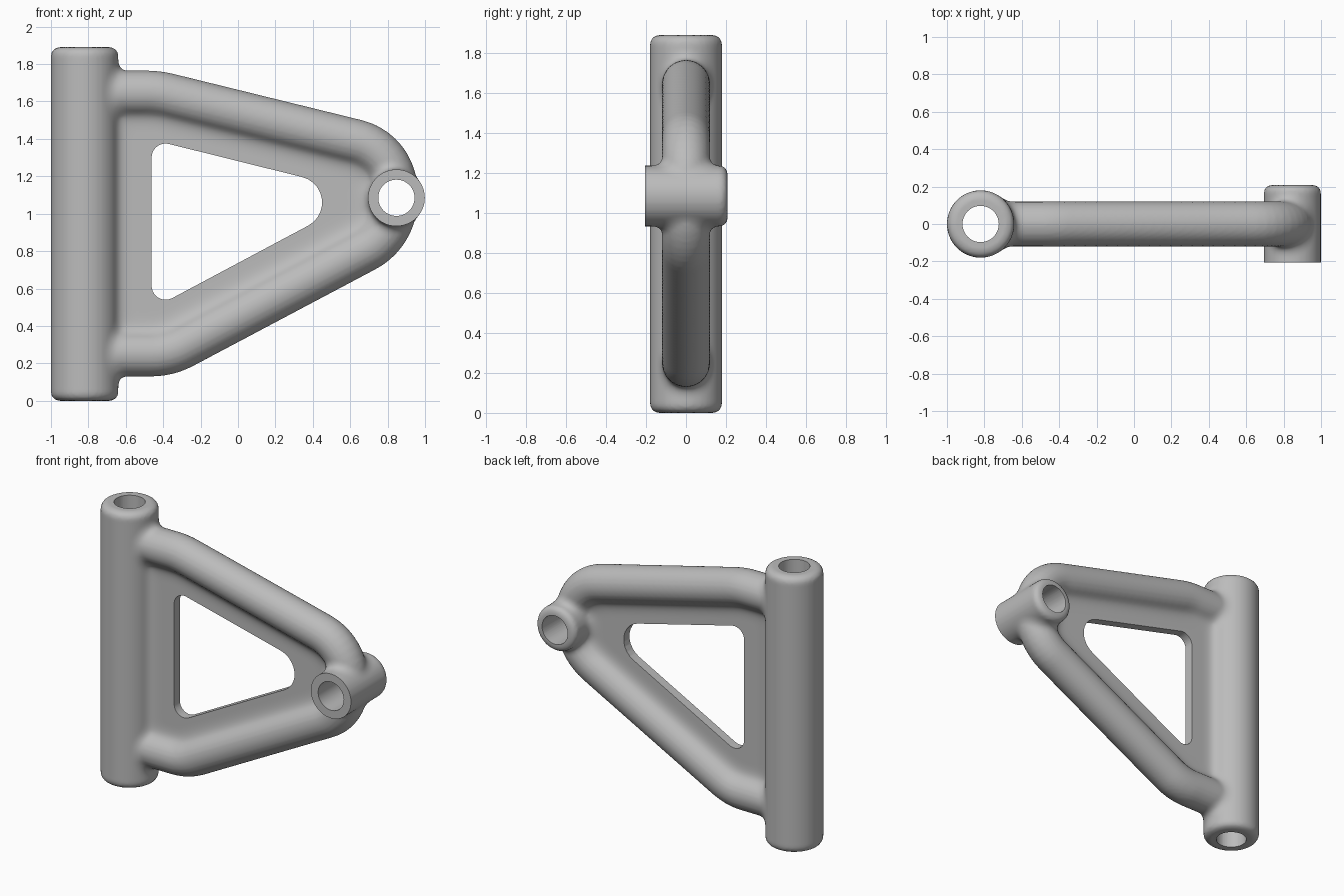
import bpy, bmesh, math
from mathutils import Vector, Matrix

if "Cube" in bpy.data.objects:
    bpy.data.objects.remove(bpy.data.objects["Cube"])

POST_X, POST_R, POST_H = -0.82, 0.18, 1.89
EYE_X, EYE_Z, EYE_R = 0.847, 1.085, 0.152
BORE_R = 0.097
FRONT_Y = -0.205


def make_object(name, bm):
    bmesh.ops.recalc_face_normals(bm, faces=bm.faces[:])
    me = bpy.data.meshes.new(name)
    bm.to_mesh(me)
    bm.free()
    ob = bpy.data.objects.new(name, me)
    bpy.context.collection.objects.link(ob)
    return ob


def lathe_cylinder(bm, profile, matrix, seg=64):
    """Closed solid of revolution from (radius, height) pairs."""
    rings = [[bm.verts.new(matrix @ Vector((r * math.cos(2 * math.pi * i / seg),
                                            r * math.sin(2 * math.pi * i / seg), h)))
              for i in range(seg)] for r, h in profile]
    for a, b in zip(rings, rings[1:]):
        for i in range(seg):
            j = (i + 1) % seg
            bm.faces.new((a[i], a[j], b[j], b[i]))
    bm.faces.new(rings[0][::-1])
    bm.faces.new(rings[-1])


def round_end(r, h, b, side):
    """Quarter-round edge; side is -1 for the lower end, 1 for the upper end."""
    pts = [(r - b + b * math.cos(t * math.pi / 10), h - side * (b - b * math.sin(t * math.pi / 10)))
           for t in range(6)]
    return pts if side > 0 else pts[::-1]


def extrude_outline(bm, pts, y0, y1):
    a = [bm.verts.new((x, y0, z)) for x, z in pts]
    b = [bm.verts.new((x, y1, z)) for x, z in pts]
    bm.faces.new(a)
    bm.faces.new(b[::-1])
    for i in range(len(pts)):
        j = (i + 1) % len(pts)
        bm.faces.new((a[i], b[i], b[j], a[j]))


def fillet_path(corners, steps=10):
    """Polyline of (x, z, radius) corners with rounded bends."""
    out = [Vector(corners[0][:2])]
    for k in range(1, len(corners) - 1):
        p, c, n = (Vector(corners[k + d][:2]) for d in (-1, 0, 1))
        u, v = (p - c).normalized(), (n - c).normalized()
        half = u.angle(v) / 2
        r = corners[k][2]
        start = c + u * (r / math.tan(half))
        centre = c + (u + v).normalized() * (r / math.sin(half))
        a = start - centre
        turn = (math.pi - 2 * half) * (1 if u.x * v.y - u.y * v.x < 0 else -1)
        for s in range(steps + 1):
            t = turn * s / steps
            out.append(centre + Vector((a.x * math.cos(t) - a.y * math.sin(t),
                                        a.x * math.sin(t) + a.y * math.cos(t))))
    out.append(Vector(corners[-1][:2]))
    return out


def sweep_tube(bm, path, radius, seg=40):
    rings = []
    for i, p in enumerate(path):
        d = (path[min(i + 1, len(path) - 1)] - path[max(i - 1, 0)]).normalized()
        rings.append([bm.verts.new((p.x - d.y * radius * math.cos(t),
                                    radius * math.sin(t),
                                    p.y + d.x * radius * math.cos(t)))
                      for t in (2 * math.pi * k / seg for k in range(seg))])
    for a, b in zip(rings, rings[1:]):
        for i in range(seg):
            j = (i + 1) % seg
            bm.faces.new((a[i], a[j], b[j], b[i]))
    bm.faces.new(rings[0][::-1])
    bm.faces.new(rings[-1])


def bake(ob):
    dg = bpy.context.evaluated_depsgraph_get()
    me = bpy.data.meshes.new_from_object(ob.evaluated_get(dg))
    ob.modifiers.clear()
    ob.data = me


# Matrix turning a lathe's height axis into +y, placed at the eye
eye_mat = Matrix.Translation((EYE_X, 0, EYE_Z)) @ Matrix.Rotation(-math.pi / 2, 4, 'X')
post_mat = Matrix.Translation((POST_X, 0, 0))

body = bmesh.new()
# Upright pivot post and cross-wise eye boss
lathe_cylinder(body, round_end(POST_R, 0, 0.045, -1) + round_end(POST_R, POST_H, 0.045, 1), post_mat)
lathe_cylinder(body, [(EYE_R, FRONT_Y - 0.05)] + round_end(EYE_R, 0.208, 0.04, 1), eye_mat)
# Bent tube running from post to eye and back
path = fillet_path([(POST_X, 1.645, 0), (-0.43, 1.645, 0.5), (0.84, 1.333, 0.27),
                    (0.84, 0.894, 0.3), (-0.375, 0.25, 0.36), (POST_X, 0.25, 0)])
sweep_tube(body, path, 0.12)
# Thin web filling the triangle
extrude_outline(body, path, -0.031, 0.031)
arm = make_object("control_arm", body)

# Fuse the parts into one casting
rm = arm.modifiers.new("fuse", 'REMESH')
rm.mode = 'VOXEL'
rm.voxel_size = 0.014
bake(arm)

# Fill inward creases to form cast fillets, leaving convex surfaces alone
bm = bmesh.new()
bm.from_mesh(arm.data)
verts = list(bm.verts)
near = [[e.other_vert(v) for e in v.link_edges] for v in verts]
for _ in range(22):
    bm.normal_update()
    moves = []
    for v, ns in zip(verts, near):
        avg = Vector((0, 0, 0))
        for n in ns:
            avg += n.co
        d = avg / len(ns) - v.co
        if d.dot(v.normal) > 0.0001:
            moves.append((v, d * 0.7))
    for v, d in moves:
        v.co += d
bm.to_mesh(arm.data)
bm.free()

# Cutters: post bore, eye bore, web window and the machined eye face
cutters = []
bm = bmesh.new()
lathe_cylinder(bm, [(BORE_R, -0.2), (BORE_R, 2.1)], post_mat, 48)
cutters.append(make_object("post_bore_cutter", bm))
bm = bmesh.new()
lathe_cylinder(bm, [(BORE_R, -0.5), (BORE_R, 0.5)], eye_mat, 48)
cutters.append(make_object("eye_bore_cutter", bm))

window = []
top_n, low_n = math.atan2(0.97, 0.24), math.atan2(-0.88, 0.47)
for cx, cz, r, a0, a1 in ((0.31, 1.06, 0.14, low_n, top_n),
                          (-0.387, 1.30, 0.075, top_n, math.pi),
                          (-0.387, 0.615, 0.075, math.pi, low_n + 2 * math.pi)):
    for s in range(11):
        a = a0 + (a1 - a0) * s / 10
        window.append((cx + r * math.cos(a), cz + r * math.sin(a)))
bm = bmesh.new()
extrude_outline(bm, window, -0.4, 0.4)
cutters.append(make_object("window_cutter", bm))
bm = bmesh.new()
extrude_outline(bm, [(0.5, 0.8), (1.2, 0.8), (1.2, 1.4), (0.5, 1.4)], -0.5, FRONT_Y)
cutters.append(make_object("face_cutter", bm))

for c in cutters:
    c.hide_render = True
    m = arm.modifiers.new("cut", 'BOOLEAN')
    m.operation = 'DIFFERENCE'
    m.solver = 'EXACT'
    m.object = c
bake(arm)
for c in cutters:
    bpy.data.objects.remove(c)

# Plain cast-metal grey
mat = bpy.data.materials.new("cast_grey")
mat.diffuse_color = (0.5, 0.5, 0.5, 1)
mat.use_nodes = True
mat.node_tree.nodes["Principled BSDF"].inputs["Base Color"].default_value = mat.diffuse_color
arm.data.materials.clear()
arm.data.materials.append(mat)

bpy.ops.object.select_all(action='DESELECT')
arm.select_set(True)
bpy.context.view_layer.objects.active = arm
bpy.ops.object.shade_smooth_by_angle(angle=math.radians(40))
